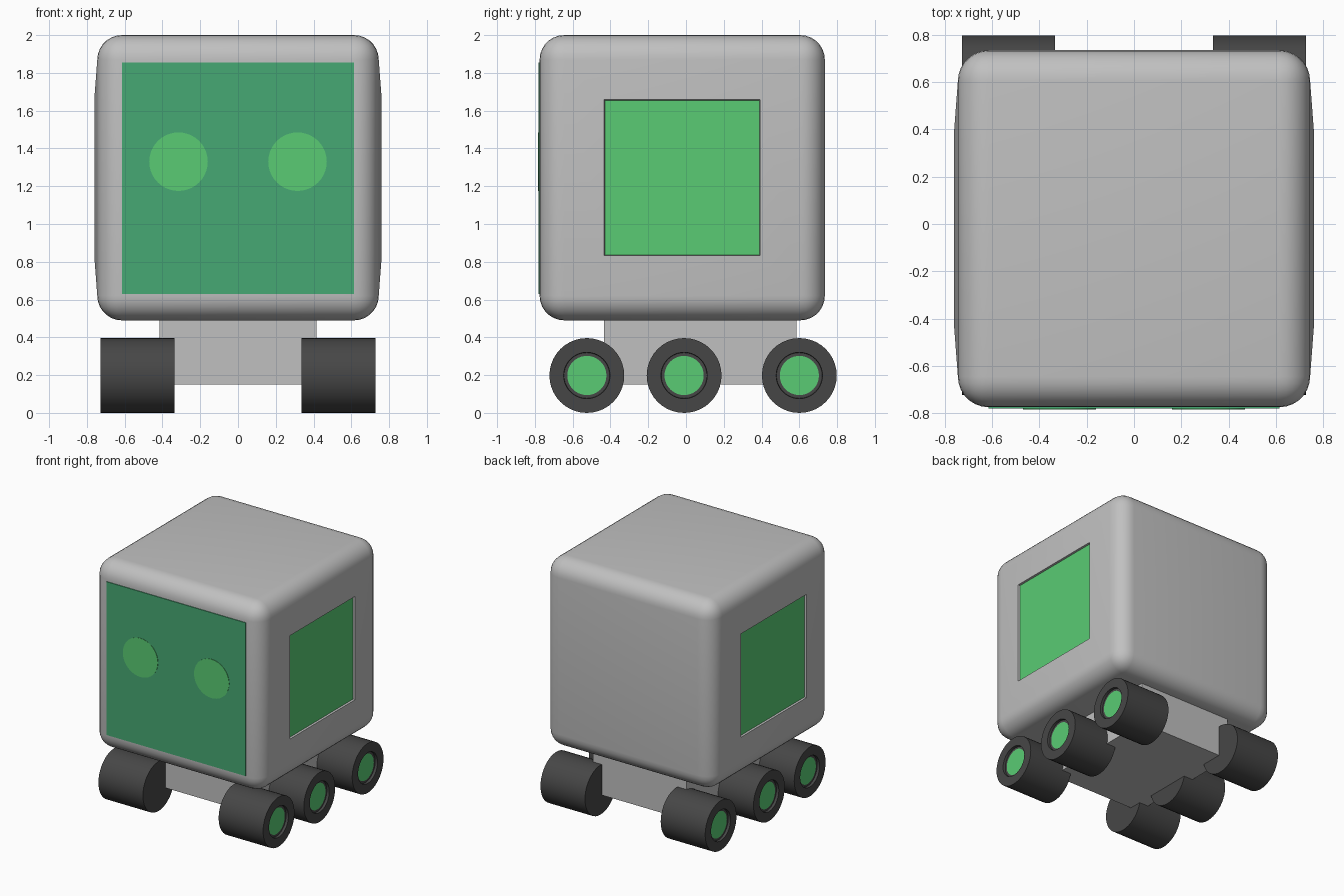
import bpy, bmesh, math
from mathutils import Matrix, Vector

if "Cube" in bpy.data.objects:
    bpy.data.objects.remove(bpy.data.objects["Cube"])


def material(name, rgb):
    m = bpy.data.materials.new(name)
    m.diffuse_color = (*rgb, 1)
    m.use_nodes = True
    m.node_tree.nodes["Principled BSDF"].inputs["Base Color"].default_value = m.diffuse_color
    return m


GREY = material("light grey", (0.53, 0.53, 0.53))
DARK = material("dark rubber", (0.062, 0.062, 0.062))
GREEN = material("bright green", (0.1, 0.6, 0.172))
TEAL = material("screen green", (0.062, 0.395, 0.172))


def finish(bm, name, mats):
    bmesh.ops.recalc_face_normals(bm, faces=bm.faces[:])
    me = bpy.data.meshes.new(name)
    bm.to_mesh(me)
    bm.free()
    ob = bpy.data.objects.new(name, me)
    bpy.context.collection.objects.link(ob)
    for m in mats:
        me.materials.append(m)
    bpy.ops.object.select_all(action='DESELECT')
    ob.select_set(True)
    bpy.context.view_layer.objects.active = ob
    bpy.ops.object.shade_smooth_by_angle(angle=math.radians(30))
    return ob


def box(lo, hi):
    bm = bmesh.new()
    lo, hi = Vector(lo), Vector(hi)
    bmesh.ops.create_cube(bm, size=1, matrix=Matrix.Translation((lo + hi) / 2)
                          @ Matrix.Diagonal((*(hi - lo), 1)))
    return bm


def cylinder(r, depth, centre, axis, segments=40):
    bm = bmesh.new()
    bmesh.ops.create_cone(bm, cap_ends=True, segments=segments, radius1=r, radius2=r,
                          depth=depth, matrix=Matrix.Translation(centre)
                          @ Matrix.Rotation(math.pi / 2, 4, axis))
    return bm


def inset(bm, face, thickness, depth):
    bm.normal_update()
    bmesh.ops.inset_region(bm, faces=[face], thickness=thickness, depth=0,
                           use_even_offset=True)
    bmesh.ops.translate(bm, verts=face.verts[:], vec=face.normal * depth)


# Rounded body, sides swelling slightly around recessed green panels
bm = box((-0.745, -0.775, 0.49), (0.745, 0.735, 2.0))
bmesh.ops.bevel(bm, geom=bm.edges[:], offset=0.13, segments=7, profile=0.5, affect='EDGES')
bm.normal_update()
sides = [f for f in bm.faces if abs(f.normal.x) > 0.99 and f.calc_area() > 0.5]
for f in sides:
    inset(bm, f, 0.212, 0.016)
    inset(bm, f, 0.003, -0.015)
    f.material_index = 1
finish(bm, "body", [GREY, GREEN])

# Face screen and eyes as thin plates
finish(box((-0.615, -0.781, 0.63), (0.615, -0.773, 1.855)), "face_screen", [TEAL])
for s, side in ((-1, "left"), (1, "right")):
    finish(cylinder(0.155, 0.006, (s * 0.315, -0.781, 1.33), 'X'), side + "_eye", [GREEN])

# Chassis block under the body
finish(box((-0.415, -0.435, 0.15), (0.415, 0.585, 0.52)), "chassis", [GREY])

# Six wheels with recessed green hubs on the outer ends
for s, side in ((-1, "left"), (1, "right")):
    for y, place in ((-0.525, "front"), (-0.01, "middle"), (0.6, "rear")):
        bm = cylinder(0.198, 0.393, (s * 0.5315, y, 0.198), 'Y')
        bm.normal_update()
        hub = next(f for f in bm.faces if f.normal.x * s > 0.99)
        inset(bm, hub, 0.075, 0)
        inset(bm, hub, 0.002, -0.02)
        inset(bm, hub, 0.017, 0)
        hub.material_index = 1
        finish(bm, f"{place}_{side}_wheel", [DARK, GREEN])
